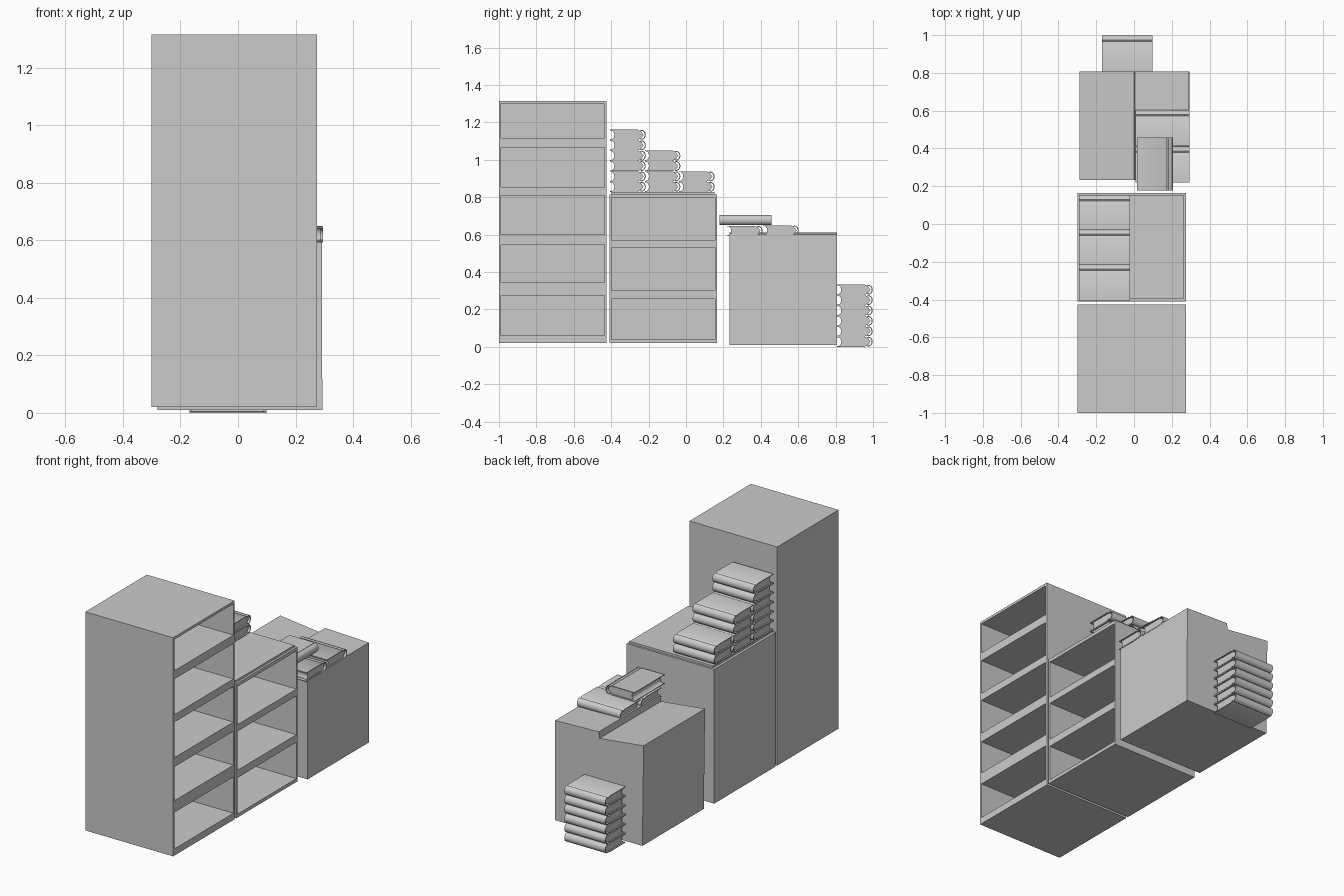
import bpy, bmesh, math
from mathutils import Matrix

if "Cube" in bpy.data.objects:
    bpy.data.objects.remove(bpy.data.objects["Cube"])


def finish(name, bm, smooth=False):
    bmesh.ops.recalc_face_normals(bm, faces=bm.faces)
    me = bpy.data.meshes.new(name)
    bm.to_mesh(me)
    bm.free()
    ob = bpy.data.objects.new(name, me)
    bpy.context.collection.objects.link(ob)
    if smooth:
        bpy.ops.object.select_all(action='DESELECT')
        ob.select_set(True)
        bpy.context.view_layer.objects.active = ob
        bpy.ops.object.shade_smooth_by_angle(angle=math.radians(35))
    return ob


def add_box(bm, x0, x1, y0, y1, z0, z1):
    m = Matrix.Translation(((x0 + x1) / 2, (y0 + y1) / 2, (z0 + z1) / 2))
    m = m @ Matrix.Diagonal((x1 - x0, y1 - y0, z1 - z0, 1))
    bmesh.ops.create_cube(bm, size=1, matrix=m)


def add_prism(bm, profile, x0, x1):
    """Extrude a (y, z) outline along x."""
    face = bm.faces.new([bm.verts.new((x0, y, z)) for y, z in profile])
    ext = bmesh.ops.extrude_face_region(bm, geom=[face], use_keep_orig=True)
    for v in ext['geom']:
        if isinstance(v, bmesh.types.BMVert):
            v.co.x = x1


def bookcase(name, y0, y1, z0, z1, openings):
    x0, x1, t = -0.30, 0.275, 0.011
    bm = bmesh.new()
    add_box(bm, x0, x0 + 0.02, y0, y1, z0, z1)
    add_box(bm, x0, x1, y0, y0 + t, z0, z1)
    add_box(bm, x0, x1, y1 - t, y1, z0, z1)
    # bottom, shelves and top fill the gaps between openings
    levels = [z0] + [z for pair in openings for z in pair] + [z1]
    for a, b in zip(levels[::2], levels[1::2]):
        add_box(bm, x0 + 0.02, x1, y0 + t, y1 - t, a, b)
    finish(name, bm)


def book(name, cx, cy, z, length=0.268, width=0.19, thick=0.055, turn=0):
    c, half, n = 0.004, width / 2, 8
    hinge = half - 0.024
    r = thick / 2

    def arc(ry, rz):
        return [(hinge + ry * math.cos(a), r + rz * math.sin(a))
                for a in [math.pi * (i / n - 0.5) for i in range(n + 1)]]

    bm = bmesh.new()
    # cover: two boards joined by hinge grooves and a rounded spine
    outer = ([(-half, 0), (hinge - 0.018, 0), (hinge - 0.008, 0.006)] + arc(0.024, r - 0.001)
             + [(hinge - 0.008, thick - 0.006), (hinge - 0.018, thick), (-half, thick)])
    inner = ([(-half, thick - c), (hinge - 0.018, thick - c), (hinge - 0.008, thick - 0.010)]
             + arc(0.019, r - 0.006)[::-1]
             + [(hinge - 0.008, 0.010), (hinge - 0.018, c), (-half, c)])
    add_prism(bm, outer + inner, -length / 2, length / 2)
    # page block with a hollow fore-edge
    fore = [(-half + 0.006 + 0.016 * math.cos(a), r + (r - c) * math.sin(a))
            for a in [math.pi * (0.5 - i / 6) for i in range(7)]]
    pages = fore + [(hinge - 0.018, c), (hinge, 0.010), (hinge + 0.012, r),
                    (hinge, thick - 0.010), (hinge - 0.018, thick - c)]
    add_prism(bm, pages, -length / 2 + 0.008, length / 2 - 0.008)
    bm.transform(Matrix.Translation((cx, cy, z)) @ Matrix.Rotation(turn, 4, 'Z'))
    finish(name, bm, smooth=True)


# bookcases, open towards +x
bookcase("tall_bookcase", -1.0, -0.425, 0.02, 1.315,
         [(0.06, 0.275), (0.345, 0.545), (0.60, 0.81), (0.855, 1.065), (1.115, 1.30)])
bookcase("low_bookcase", -0.41, 0.165, 0.02, 0.815,
         [(0.04, 0.255), (0.30, 0.53), (0.57, 0.795)])

# thin raised panel on the low bookcase
bm = bmesh.new()
add_box(bm, -0.285, 0.262, -0.398, 0.153, 0.81, 0.827)
finish("low_bookcase_top", bm)

# closed carton with two sagging flaps, outline in x and z
bm = bmesh.new()
outline = [(-0.28, 0.01), (0.293, 0.01), (0.292, 0.60), (0.005, 0.61), (0.0, 0.572), (-0.288, 0.605)]
add_prism(bm, [(-x, z) for x, z in outline], 0.233, 0.808)
bm.transform(Matrix.Rotation(math.pi / 2, 4, 'Z'))
finish("carton", bm)

# stepped book stacks on the low bookcase
for s, (count, y) in enumerate([(6, -0.31), (4, -0.125), (2, 0.058)]):
    for i in range(count):
        book(f"shelf_stack_{s + 1}_book_{i + 1}", -0.156, y, 0.828 + 0.0555 * i)

# stack on the floor behind the carton
for i in range(6):
    book(f"floor_book_{i + 1}", -0.035, 0.903, 0.0555 * i)

# loose books on the carton
book("carton_book_front", 0.151, 0.315, 0.592, length=0.288)
book("carton_book_rear", 0.151, 0.508, 0.594, length=0.285)
book("carton_book_upper", 0.112, 0.318, 0.65, length=0.28, turn=-math.pi / 2)
